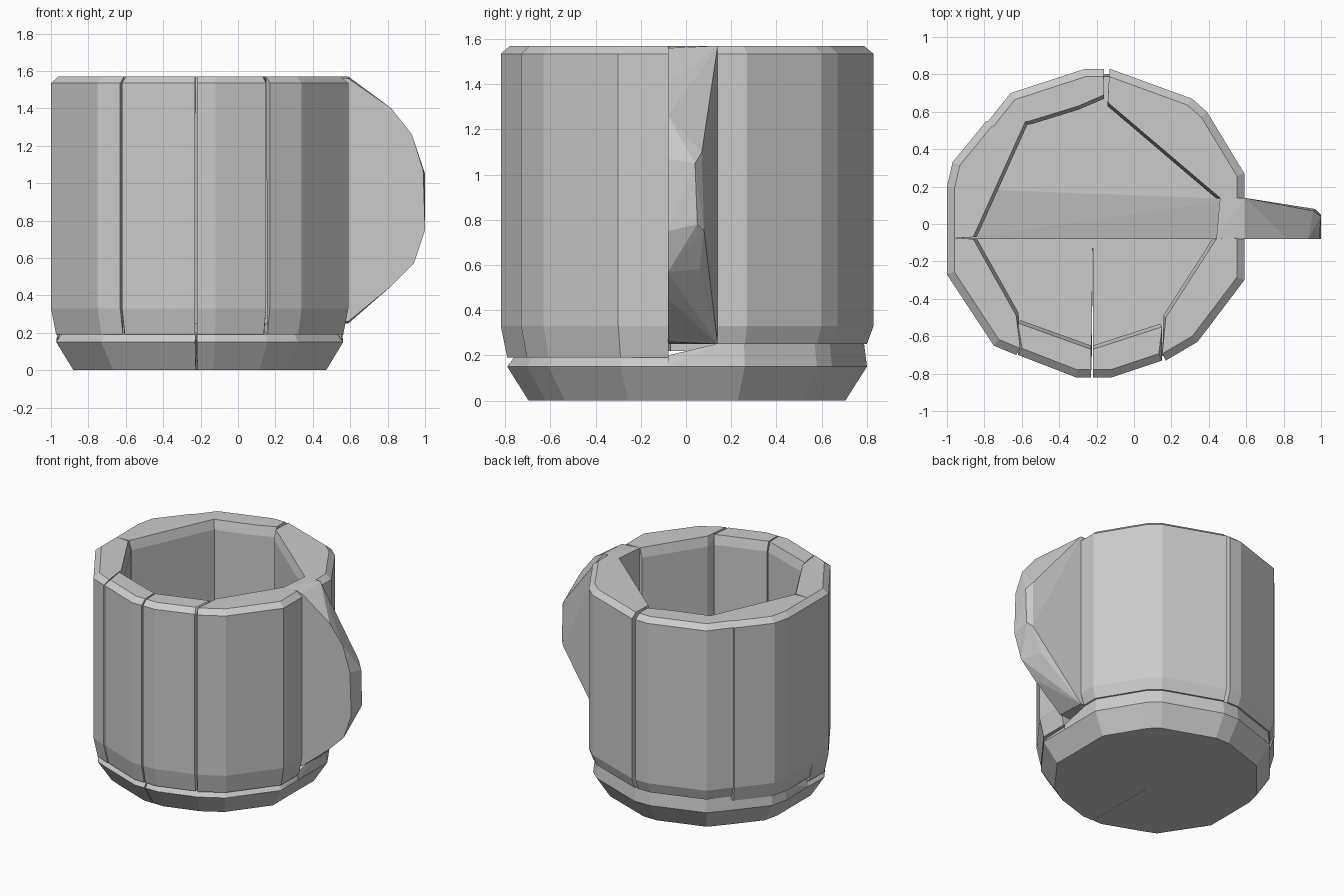
import bpy, bmesh
from mathutils import Vector

cube = bpy.data.objects.get("Cube")
if cube:
    bpy.data.objects.remove(cube, do_unlink=True)

grey = bpy.data.materials.new("plain grey")
grey.use_nodes = True
grey.diffuse_color = (0.6, 0.6, 0.6, 1)
grey.node_tree.nodes["Principled BSDF"].inputs["Base Color"].default_value = (0.6, 0.6, 0.6, 1)

CX = -0.2      # axis of the cup
TOP = 1.57


def hull(name, points):
    """Faceted convex block around the points."""
    bm = bmesh.new()
    for p in points:
        bm.verts.new(p)
    res = bmesh.ops.convex_hull(bm, input=bm.verts)
    loose = [v for v in bm.verts if not v.link_faces]
    bmesh.ops.delete(bm, geom=loose, context='VERTS')
    bmesh.ops.dissolve_limit(bm, angle_limit=0.01, verts=bm.verts, edges=bm.edges)
    bmesh.ops.recalc_face_normals(bm, faces=bm.faces)
    mesh = bpy.data.meshes.new(name)
    bm.to_mesh(mesh)
    bm.free()
    mesh.materials.append(grey)
    obj = bpy.data.objects.new(name, mesh)
    bpy.context.collection.objects.link(obj)
    return obj


def ring(outline, scale, z):
    """Outline scaled about the cup axis at one height."""
    return [Vector((CX + (x - CX) * scale, y * scale, z)) for x, y in outline]


def wall(name, inner, outer, bottom):
    """Wall stave with a bevelled rim and a tucked-in foot."""
    pts = ring(inner, 1, TOP) + ring(inner, 0.97, 1.5) + ring(inner, 0.97, bottom)
    pts += ring(outer, 0.95, TOP) + ring(outer, 1, 1.535)
    pts += ring(outer, 1, 0.33) + ring(outer, 0.965, bottom)
    return hull(name, pts)


# Outer outlines of the staves
back_right = [(0.59, 0.14), (0.59, 0.27), (0.39, 0.6), (0.31, 0.67), (-0.13, 0.83)]
back_left = [(-0.16, 0.83), (-0.26, 0.83), (-0.66, 0.7), (-0.78, 0.55)]
left = [(-0.79, 0.55), (-0.97, 0.33), (-1, 0.2), (-1, -0.08)]
left_front = [(-1, -0.08), (-1, -0.27), (-0.75, -0.65), (-0.63, -0.7)]
front_left = [(-0.62, -0.7), (-0.31, -0.82), (-0.23, -0.82)]
front_right = [(-0.22, -0.82), (-0.12, -0.82), (0.15, -0.73)]
right_front = [(0.17, -0.73), (0.34, -0.63), (0.59, -0.3), (0.59, -0.08)]

# Cup wall
wall("wall_back_right", [(0.46, 0.14), (-0.14, 0.65)], back_right, 0.25)
wall("wall_back_left", [(-0.16, 0.69), (-0.3, 0.63), (-0.56, 0.55)], back_left, 0.25)
wall("wall_left", [(-0.58, 0.55), (-0.86, -0.07)], left, 0.22)
wall("wall_left_front", [(-0.86, -0.08), (-0.63, -0.49)], left_front, 0.19)
wall("wall_front_left", [(-0.62, -0.53), (-0.23, -0.67)], front_left, 0.19)
wall("wall_front_right", [(-0.22, -0.67), (0.15, -0.55)], front_right, 0.19)
wall("wall_right_front", [(0.17, -0.5), (0.44, -0.08)], right_front, 0.19)

# Handle: solid rounded wedge, flat in front, tapering away at the back
front_edge = [(0.59, 1.56), (0.82, 1.4), (0.93, 1.26), (0.99, 1.07),
              (1, 0.75), (0.94, 0.57), (0.82, 0.45), (0.59, 0.26)]
back_edge = [(0.72, 1.38, 0.04), (0.9, 1.2, 0.05), (0.96, 1.1, 0.07),
             (0.97, 0.75, 0.08), (0.88, 0.58, 0.06)]
handle = [(x, -0.08, z) for x, z in front_edge] + [(x, y, z) for x, z, y in back_edge]
handle += [(1, 0.04, 1.05), (1, 0.05, 0.78)]
handle += [(x, 0.14, z) for x in (0.46, 0.59) for z in (0.25, TOP)]
handle += [(0.44, -0.08, z) for z in (0.25, TOP)]
hull("handle", handle)


# Bottom of the cup, in a back half and two front quarters
def base(name, outline, top, floor):
    pts = ring(outline, 0.85, 0) + ring(outline, 0.965, 0.15) + ring(outline, 0.93, top)
    return hull(name, pts + [Vector(p) for p in floor])


seam = -0.08
back = back_right + back_left + left[:-1]
back_pts = ring(back, 0.85, 0) + ring(back, 0.965, 0.15) + ring(back, 0.95, 0.25)
for x0, x1, z in ((-0.88, 0.47, 0), (-0.97, 0.56, 0.15), (-0.95, 0.55, 0.2)):
    back_pts += [Vector((x0, seam, z)), Vector((x1, seam, z))]
hull("base_back", back_pts)


def cut_axis(z_list):
    return [(CX - 0.02, seam, z) for z in z_list]


base("base_front_left", left_front[1:] + front_left, 0.19,
     cut_axis((0, 0.19)) + [(-0.88, seam, 0), (-0.97, seam, 0.15), (-0.94, seam, 0.19)])
base("base_front_right", front_right + right_front[:-1], 0.19,
     cut_axis((0, 0.19)) + [(0.47, seam, 0), (0.56, seam, 0.15), (0.54, seam, 0.19)])
